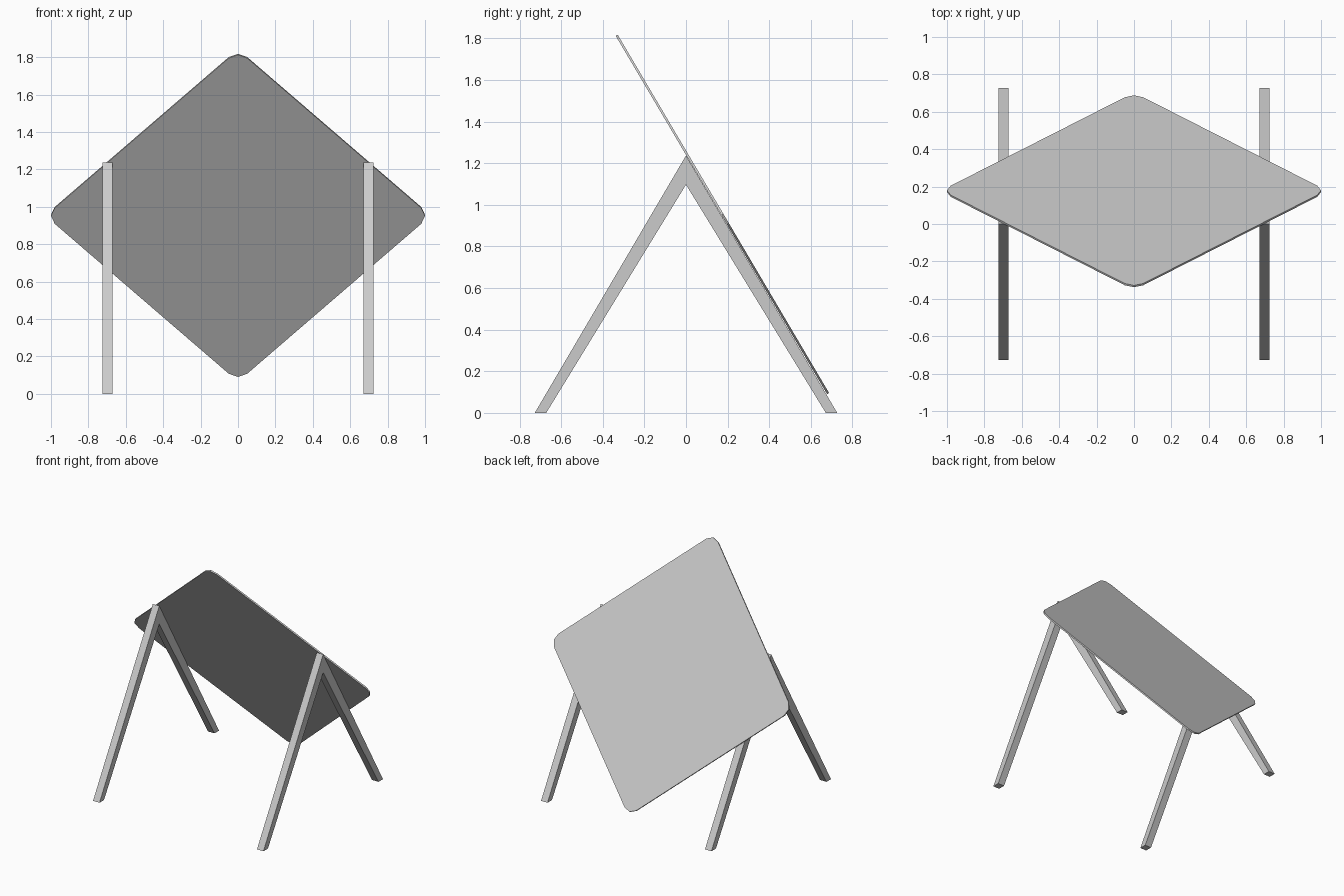
import bpy, bmesh, math
from mathutils import Matrix, Vector

if "Cube" in bpy.data.objects:
    bpy.data.objects.remove(bpy.data.objects["Cube"])


def prism(name, points, depth, matrix):
    """Extrude a flat outline by depth, centred on its local XY plane."""
    bm = bmesh.new()
    face = bm.faces.new([bm.verts.new((x, y, -depth / 2)) for x, y in points])
    ext = bmesh.ops.extrude_face_region(bm, geom=[face])
    verts = [g for g in ext["geom"] if isinstance(g, bmesh.types.BMVert)]
    bmesh.ops.translate(bm, vec=(0, 0, depth), verts=verts)
    bmesh.ops.recalc_face_normals(bm, faces=bm.faces)
    bm.transform(matrix)
    mesh = bpy.data.meshes.new(name)
    bm.to_mesh(mesh)
    bm.free()
    obj = bpy.data.objects.new(name, mesh)
    bpy.context.collection.objects.link(obj)
    return obj


def basis(x_axis, y_axis, origin):
    x, y = Vector(x_axis).normalized(), Vector(y_axis).normalized()
    m = Matrix((x, y, x.cross(y))).transposed().to_4x4()
    m.translation = origin
    return m


# A-frame legs: one mitred pair at each end
LEG = [(0, 1.237), (0.727, 0), (0.672, 0), (0, 1.097)]
for side, x in (("left", -0.698), ("right", 0.698)):
    for place, s in (("front", -1), ("back", 1)):
        outline = [(s * y, z) for y, z in LEG]
        prism(f"{side}_{place}_leg", outline, 0.055,
              basis((0, 1, 0), (0, 0, 1), (x, 0, 0)))

# Leaning square board standing on its corner, corners rounded in two segments
RADIUS = 0.07
centre = 1.0 - RADIUS
board = []
for k in range(4):
    a = k * math.pi / 2
    for step in (-1, 0, 1):
        b = a + step * math.pi / 4
        board.append((centre * math.cos(a) + RADIUS * math.cos(b),
                      centre * math.sin(a) + RADIUS * math.sin(b)))
prism("leaning_board", board, 0.011,
      basis((1, 0, 0), (0, -0.508, 0.861), (0, 0.175, 0.954)))
